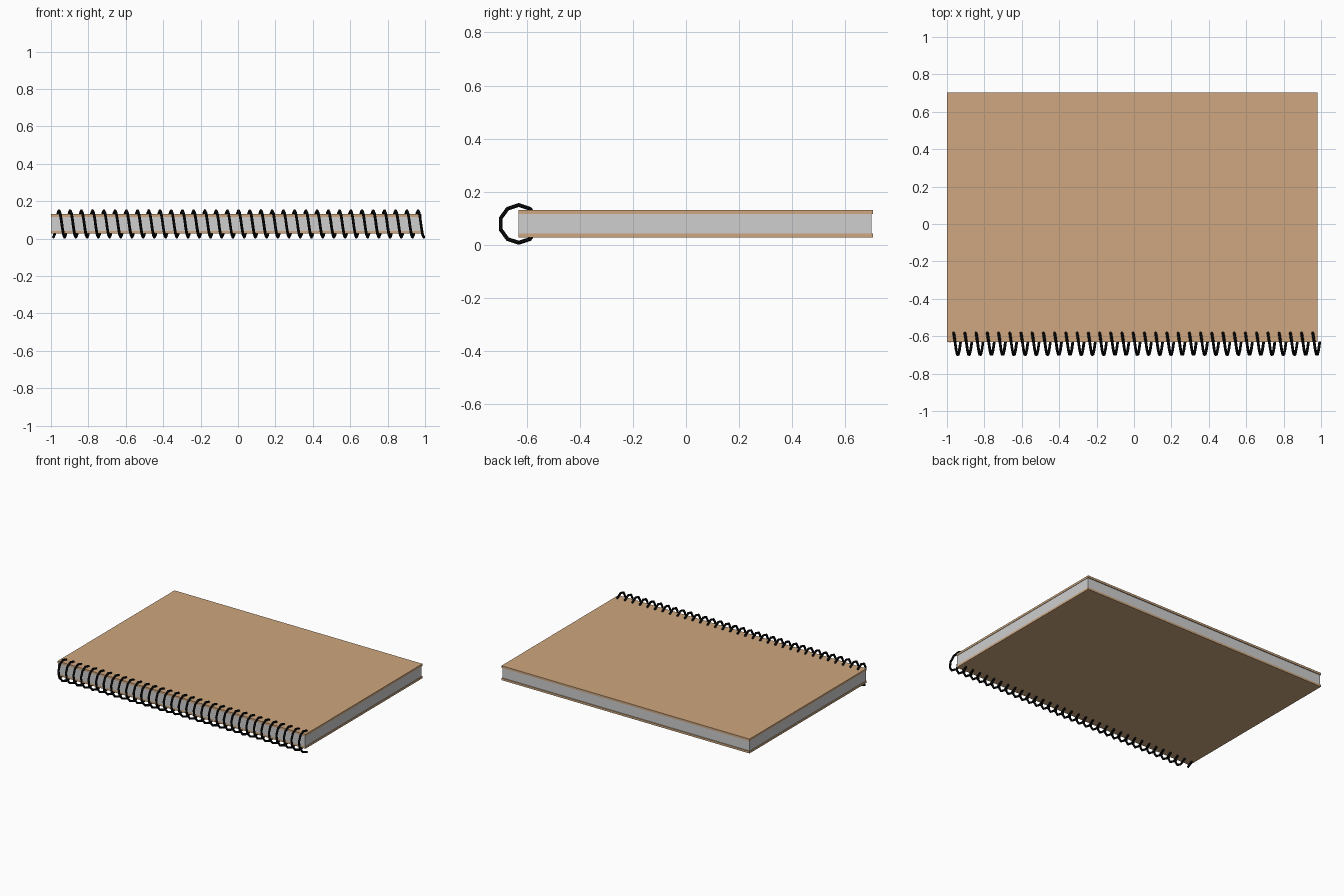
import bpy
import math

cube = bpy.data.objects.get("Cube")
if cube:
    bpy.data.objects.remove(cube, do_unlink=True)


def material(name, rgb):
    mat = bpy.data.materials.new(name)
    mat.use_nodes = True
    mat.diffuse_color = (*rgb, 1)
    for node in mat.node_tree.nodes:
        if node.type == 'BSDF_PRINCIPLED':
            node.inputs["Base Color"].default_value = (*rgb, 1)
            node.inputs["Roughness"].default_value = 0.8
    return mat


def box(name, low, high, mat):
    bpy.ops.mesh.primitive_cube_add(size=1)
    obj = bpy.context.object
    obj.name = name
    for v in obj.data.vertices:
        v.co = [a if c < 0 else b for a, b, c in zip(low, high, v.co)]
    obj.data.materials.append(mat)
    return obj


card = material("tan card", (0.62, 0.39, 0.215))
paper = material("grey white paper", (0.62, 0.62, 0.62))
black = material("black wire", (0.005, 0.005, 0.005))

# Covers and page block, flush along the bound edge
left, right, front, back = -1.0, 0.98, -0.63, 0.704
mid_z, half, thick, lip = 0.079, 0.052, 0.015, 0.006
box("back_cover", (left, front, mid_z - half), (right, back, mid_z - half + thick), card)
box("front_cover", (left, front, mid_z + half - thick), (right, back, mid_z + half), card)
box("pages", (left + 0.003, front, mid_z - half + thick),
    (right - 0.003, back - lip, mid_z + half - thick), paper)

# Spiral binding: a ten-sided helix along the bound edge
turns, sides, radius, wire = 33, 10, 0.071, 0.0075
start, pitch = -0.987, 0.06
curve = bpy.data.curves.new("spiral_binding", 'CURVE')
curve.dimensions = '3D'
curve.bevel_depth = wire
curve.bevel_resolution = 2
curve.use_fill_caps = True
spline = curve.splines.new('POLY')
spline.points.add(turns * sides)
for i, point in enumerate(spline.points):
    t = 2 * math.pi * i / sides
    point.co = (start + pitch * i / sides, front + radius * math.sin(t),
                mid_z - radius * math.cos(t), 1)
spiral = bpy.data.objects.new("spiral_binding", curve)
bpy.context.collection.objects.link(spiral)
curve.materials.append(black)
bpy.ops.object.select_all(action='DESELECT')
spiral.select_set(True)
bpy.context.view_layer.objects.active = spiral
bpy.ops.object.convert(target='MESH')
bpy.ops.object.shade_smooth_by_angle()
